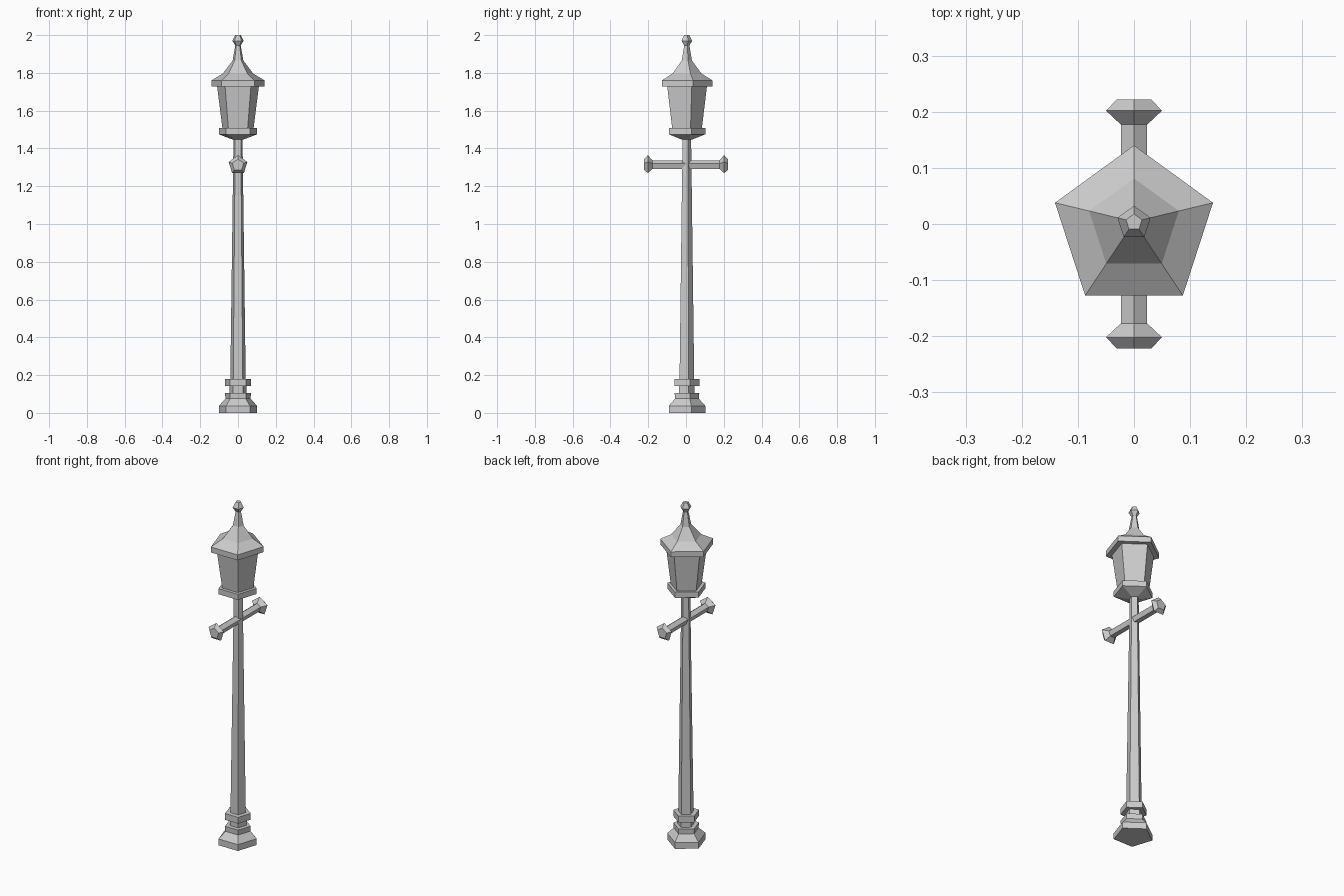
import bpy, bmesh, math
from mathutils import Matrix

cube = bpy.data.objects.get("Cube")
if cube:
    bpy.data.objects.remove(cube, do_unlink=True)

metal = bpy.data.materials.new("grey metal")
metal.use_nodes = True
grey = (0.6, 0.6, 0.6, 1)
metal.diffuse_color = grey
metal.node_tree.nodes["Principled BSDF"].inputs["Base Color"].default_value = grey


def lathe(name, profile, matrix=Matrix(), shift=lambda r: 0, sides=5):
    """Sweep (radius, height) pairs into a closed five-sided solid, one corner on +y."""
    bm = bmesh.new()
    rings = []
    for r, z in profile:
        ring = []
        for i in range(sides):
            a = math.pi / 2 + math.tau * i / sides
            ring.append(bm.verts.new((r * math.cos(a), r * math.sin(a) + shift(r), z)))
        rings.append(ring)
    for low, high in zip(rings, rings[1:]):
        for i in range(sides):
            j = (i + 1) % sides
            bm.faces.new((low[i], low[j], high[j], high[i]))
    bm.faces.new(rings[0][::-1])
    bm.faces.new(rings[-1])
    bmesh.ops.transform(bm, matrix=matrix, verts=bm.verts)
    bmesh.ops.recalc_face_normals(bm, faces=bm.faces)
    mesh = bpy.data.meshes.new(name)
    bm.to_mesh(mesh)
    bm.free()
    mesh.materials.append(metal)
    obj = bpy.data.objects.new(name, mesh)
    bpy.context.collection.objects.link(obj)
    return obj


def lean(r):
    return 0.004 - 0.08 * r


# Stepped foot and tapering shaft
lathe("post_base", [(0.107, 0), (0.107, 0.037), (0.070, 0.075), (0.072, 0.105),
                    (0.046, 0.105), (0.046, 0.143), (0.072, 0.143), (0.072, 0.18),
                    (0.042, 0.18)], shift=lean)
lathe("post_shaft", [(0.043, 0.17), (0.025, 1.46)], shift=lean)

# Lantern: flared tray, tapered body, roof with finial
lathe("lantern_tray", [(0.03, 1.447), (0.107, 1.475), (0.107, 1.508), (0.08, 1.508)], shift=lean)
lathe("lantern_body", [(0.086, 1.50), (0.117, 1.735)], shift=lean)
lathe("lantern_roof", [(0.11, 1.728), (0.148, 1.728), (0.148, 1.76), (0.084, 1.797),
                       (0.03, 1.865), (0.015, 1.945), (0.031, 1.97), (0.015, 2.0)], shift=lean)

# Crossbar running front to back, with a flared knob at each end
half = [(0.0245, 0), (0.0245, 0.177), (0.0525, 0.202), (0.032, 0.222)]
bar = [(r, -d) for r, d in half[:0:-1]] + half[1:]
along_y = Matrix.Translation((0, 0, 1.312)) @ Matrix.Rotation(math.pi / 2, 4, "X")
lathe("crossbar", bar, along_y)
